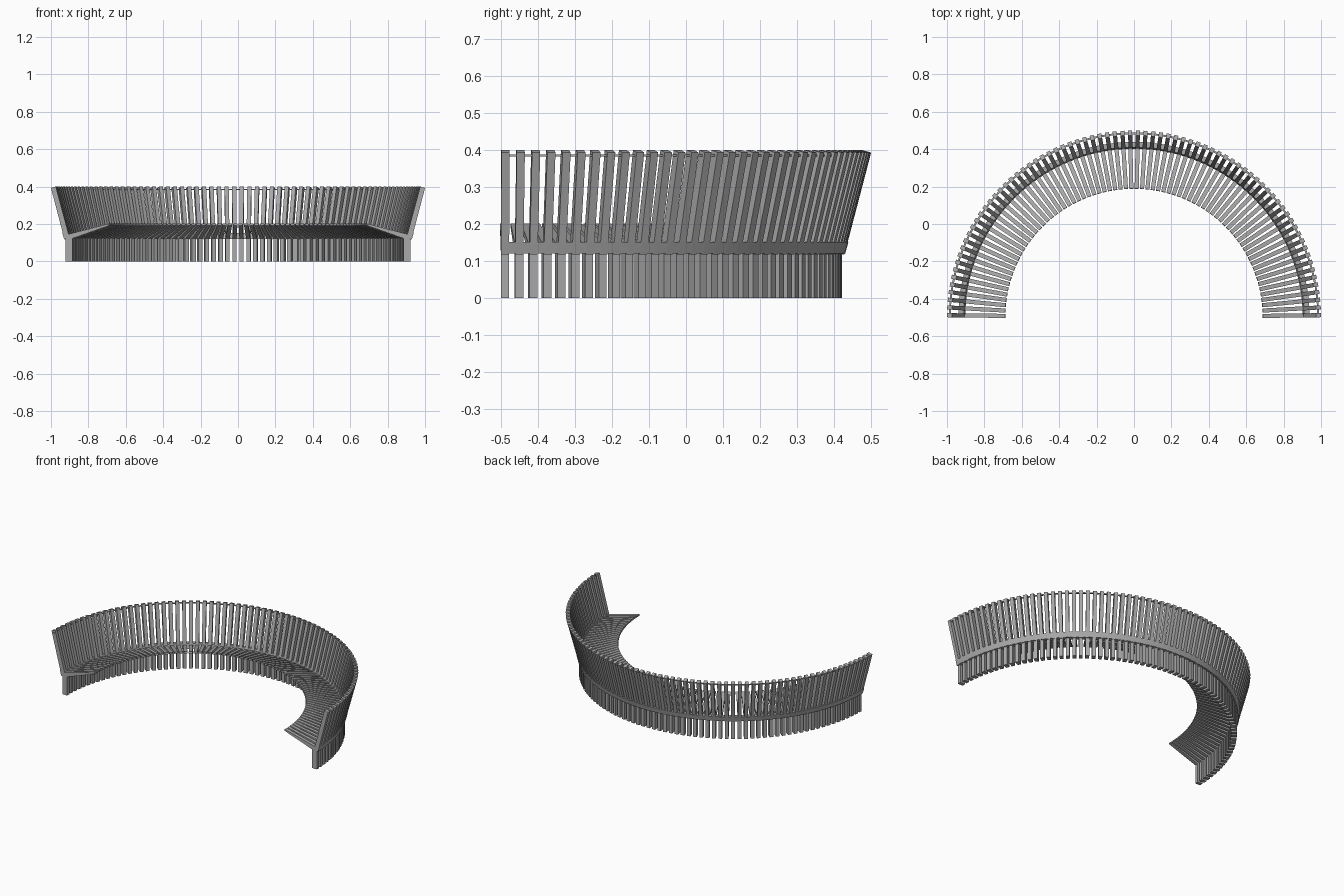
import bpy
import bmesh
from math import pi, cos, sin

if "Cube" in bpy.data.objects:
    bpy.data.objects.remove(bpy.data.objects["Cube"], do_unlink=True)

CENTRE_Y = -0.5      # the arc is centred on the open side
RIBS = 76
WIDTH = 0.022
END = 0.0125         # angle of the first rib

grey = bpy.data.materials.new("plain_grey")
grey.use_nodes = True
colour = (0.4, 0.4, 0.4, 1)
grey.diffuse_color = colour
grey.node_tree.nodes["Principled BSDF"].inputs["Base Color"].default_value = colour


def place(r, z, angle, side=0):
    """Point at a radius, height and angle, shifted sideways along the arc."""
    return (r * cos(angle) - side * sin(angle),
            CENTRE_Y + r * sin(angle) + side * cos(angle), z)


def skin(bm, loops):
    """Join successive profile loops and cap both ends."""
    rings = [[bm.verts.new(p) for p in loop] for loop in loops]
    for a, b in zip(rings, rings[1:]):
        for i in range(len(a)):
            j = (i + 1) % len(a)
            bm.faces.new((a[i], a[j], b[j], b[i]))
    bm.faces.new(rings[0][::-1])
    bm.faces.new(rings[-1])


def finish(bm, name):
    bmesh.ops.recalc_face_normals(bm, faces=bm.faces[:])
    mesh = bpy.data.meshes.new(name)
    bm.to_mesh(mesh)
    bm.free()
    mesh.materials.append(grey)
    bpy.context.collection.objects.link(bpy.data.objects.new(name, mesh))


def ribs(name, profile, width=WIDTH):
    """Repeat a flat radial profile as slats around the half circle."""
    bm = bmesh.new()
    for k in range(RIBS):
        angle = END + (pi - 2 * END) * k / (RIBS - 1)
        skin(bm, [[place(r, z, angle, s) for r, z in profile]
                  for s in (-width / 2, width / 2)])
    finish(bm, name)


def rail(name, profile, steps=RIBS - 1):
    """Sweep a radial profile along the half circle."""
    bm = bmesh.new()
    skin(bm, [[place(r, z, pi * k / steps) for r, z in profile]
              for k in range(steps + 1)])
    finish(bm, name)


# Upright legs under the rear of the seat
ribs("legs", [(0.886, 0), (0.921, 0), (0.921, 0.125), (0.886, 0.135)])

# Tapered seat slats rising towards the inner edge
ribs("seat_slats", [(0.688, 0.192), (0.886, 0.122), (0.915, 0.122),
                    (0.905, 0.146), (0.69, 0.202)])

# Backrest slats leaning outwards
ribs("back_slats", [(0.9, 0.125), (0.928, 0.118), (1.0, 0.393),
                    (0.974, 0.4)])

# Curved rail behind the joint of seat and back
rail("rear_rail", [(0.902, 0.12), (0.93, 0.12), (0.939, 0.152),
                   (0.91, 0.152)])

# Slim bar tying the tops of the back slats together
rail("top_bar", [(0.98, 0.382), (0.99, 0.382), (0.99, 0.387), (0.98, 0.387)])
